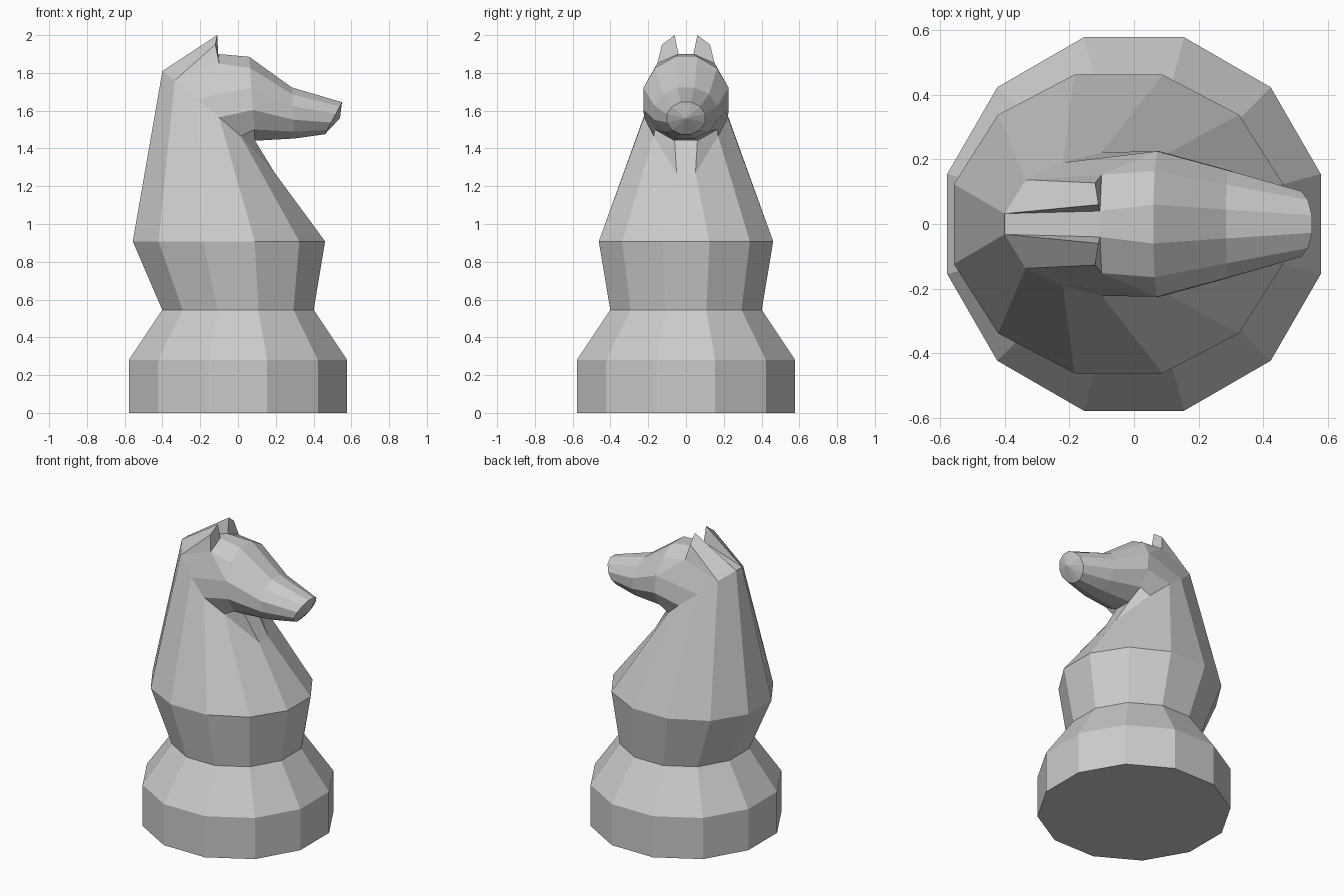
import bpy, bmesh
from math import sin, cos, radians

if "Cube" in bpy.data.objects:
    bpy.data.objects.remove(bpy.data.objects["Cube"])

bm = bmesh.new()


def close(half):
    """Mirror a half ring (y > 0, back/top to front/bottom) into a full 12-point ring."""
    pts = half + [(x, -y, z) for x, y, z in reversed(half)]
    return [bm.verts.new(p) for p in pts]


def ring(cx, cz, rx, ry, rz):
    """Twelve-sided ring with flats on the axes, tilted by mixing rx and rz."""
    angles = [radians(15 + 30 * k) for k in range(6)]
    return close([(cx - rx * cos(a), ry * sin(a), cz + rz * cos(a)) for a in angles])


def loft(a, b, strips=range(12)):
    for i in strips:
        j = (i + 1) % 12
        bm.faces.new((a[i], a[j], b[j], b[i]))


# round foot, waist and chest
foot = ring(0, 0, .598, .598, 0)
rim = ring(0, .28, .598, .598, 0)
waist = ring(0, .545, .415, .415, 0)
chest = ring(-.048, .908, .527, .478, 0)

# sloping top of the neck
neck = close([(-.40, .032, 1.81), (-.335, .137, 1.76), (-.22, .19, 1.66),
              (-.10, .222, 1.565), (.015, .17, 1.465), (.195, .05, 1.27)])

# cheek, muzzle and nose
cheek = ring(.075, 1.663, .016, .233, .23)
muzzle = ring(.292, 1.588, .008, .172, .14)
nose = ring(.505, 1.56, -.047, .105, .088)

bm.faces.new(foot)
for a, b in ((foot, rim), (rim, waist), (waist, chest), (chest, neck),
             (cheek, muzzle), (muzzle, nose)):
    loft(a, b)
loft(neck, cheek, range(2, 9))

# pointed nose cap
tip = bm.verts.new((.54, 0, 1.56))
for i in range(12):
    bm.faces.new((nose[i], nose[(i + 1) % 12], tip))

# ears and the crown beside them, on both sides
inner = []
for side in (1, -1):
    n = neck if side == 1 else neck[::-1]
    c = cheek if side == 1 else cheek[::-1]
    low_in, low_out, point, shoulder = [
        bm.verts.new((x, side * y, z)) for x, y, z in
        ((-.105, .04, 1.90), (-.10, .152, 1.85), (-.11, .06, 2.0), (-.12, .127, 1.95))]
    inner.append(low_in)
    for f in ((n[0], n[1], shoulder, point), (n[1], low_out, shoulder),
              (n[0], point, low_in), (low_in, point, shoulder, low_out),
              (low_in, low_out, c[1], c[0]), (n[1], n[2], low_out),
              (low_out, c[2], c[1]), (low_out, n[2], c[2])):
        bm.faces.new(f)

# strip between the ears
bm.faces.new((neck[0], inner[0], inner[1], neck[11]))
bm.faces.new((inner[0], cheek[0], cheek[11], inner[1]))

bmesh.ops.recalc_face_normals(bm, faces=bm.faces[:])
mesh = bpy.data.meshes.new("chess_horse")
bm.to_mesh(mesh)
bm.free()
bpy.context.collection.objects.link(bpy.data.objects.new("chess_horse", mesh))
